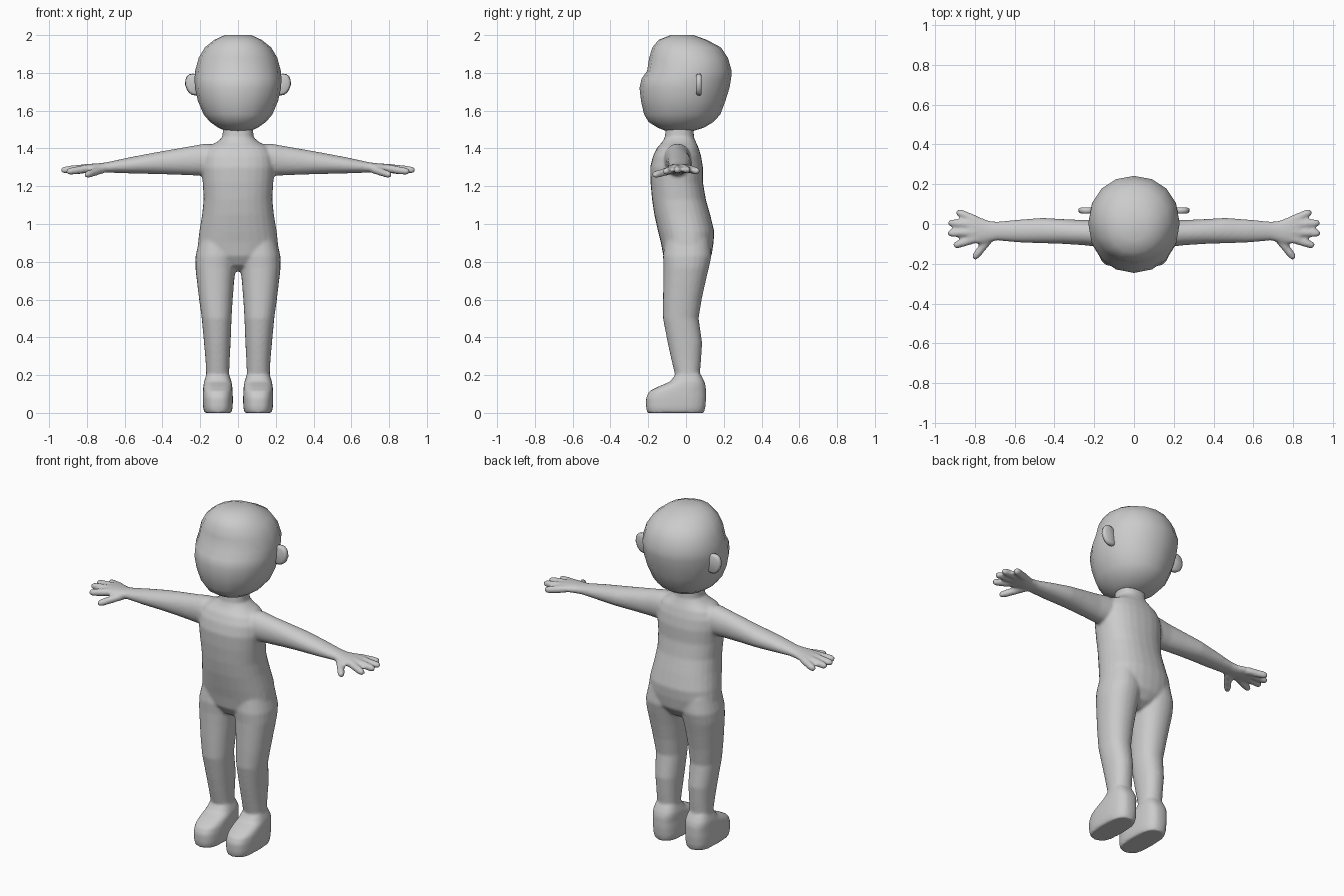
import bpy, bmesh
from math import cos, sin, pi, copysign
from mathutils import Vector

X, Y, Z = Vector((1, 0, 0)), Vector((0, 1, 0)), Vector((0, 0, 1))


def loft(bm, rings, seg=20, n=2.0):
    """Skin a closed tube through rings of (centre, u half axis, v half axis)."""
    def se(t):
        return copysign(abs(t) ** (2 / n), t)
    loops = []
    for c, u, v in rings:
        loops.append([bm.verts.new(c + u * se(cos(2 * pi * i / seg)) + v * se(sin(2 * pi * i / seg)))
                      for i in range(seg)])
    for a, b in zip(loops, loops[1:]):
        for i in range(seg):
            j = (i + 1) % seg
            bm.faces.new((a[i], a[j], b[j], b[i]))
    bm.faces.new(loops[0])
    bm.faces.new(loops[-1])


def box_rings(rows, axis, s=1):
    """Rows give position, then low/high on the two cross axes."""
    out = []
    for p, a0, a1, b0, b1 in rows:
        a, b, ha, hb = (a0 + a1) / 2, (b0 + b1) / 2, (a1 - a0) / 2, (b1 - b0) / 2
        if axis == 'z':
            out.append((Vector((s * a, b, p)), X * ha, Y * hb))
        elif axis == 'x':
            out.append((Vector((s * p, a, b)), Y * ha, Z * hb))
        else:
            out.append((Vector((s * a, p, b)), X * ha, Z * hb))
    return out


def finish(bm, name):
    bmesh.ops.recalc_face_normals(bm, faces=bm.faces)
    for f in bm.faces:
        f.smooth = True
    me = bpy.data.meshes.new(name)
    bm.to_mesh(me)
    bm.free()
    ob = bpy.data.objects.new(name, me)
    bpy.context.collection.objects.link(ob)
    return ob


# torso with neck: z, half width, front y, back y
torso = [(0.75, .03, -.03, .05), (0.78, .09, -.09, .10), (0.83, .185, -.12, .135),
         (0.90, .212, -.133, .146), (0.96, .205, -.148, .15), (1.05, .19, -.168, .128),
         (1.13, .182, -.18, .105), (1.22, .187, -.188, .09), (1.30, .195, -.19, .09),
         (1.36, .19, -.175, .08), (1.405, .165, -.152, .066), (1.435, .11, -.125, .052),
         (1.46, .082, -.112, .042), (1.53, .08, -.105, .04)]
# leg and foot: z, inner x, outer x, front y, back y
leg = [(0.0, .034, .178, -.205, .095), (0.03, .028, .185, -.212, .103), (0.08, .027, .187, -.212, .107),
       (0.115, .029, .186, -.195, .106), (0.14, .03, .184, -.145, .105), (0.165, .034, .18, -.085, .098),
       (0.20, .046, .169, -.058, .08)]
shank = [(0.15, .05, .165, -.055, .078), (0.20, .047, .168, -.058, .073), (0.28, .044, .172, -.077, .08),
         (0.37, .039, .180, -.097, .086), (0.50, .034, .192, -.122, .067), (0.60, .028, .206, -.122, .083),
         (0.70, .02, .218, -.12, .105), (0.77, .012, .226, -.119, .122), (0.83, .004, .225, -.122, .135),
         (0.92, .01, .205, -.11, .125)]
# arm and palm: x, y range, z range
arm = [(0.08, -.12, .03, 1.26, 1.42), (0.18, -.115, .025, 1.255, 1.425), (0.25, -.107, .02, 1.258, 1.412),
       (0.36, -.10, .025, 1.262, 1.393), (0.46, -.097, .031, 1.265, 1.375), (0.58, -.093, .022, 1.268, 1.352),
       (0.69, -.083, .012, 1.272, 1.328), (0.73, -.092, .017, 1.27, 1.322), (0.78, -.101, .036, 1.271, 1.319),
       (0.82, -.096, .044, 1.27, 1.315), (0.84, -.083, .032, 1.274, 1.308)]
# fingers and thumb: root, tip
fingers = [((.79, .018, 1.292), (.893, .063, 1.278)), ((.80, -.006, 1.296), (.935, .007, 1.284)),
           ((.80, -.042, 1.297), (.937, -.047, 1.284)), ((.79, -.072, 1.294), (.908, -.11, 1.276)),
           ((.72, -.065, 1.288), (.808, -.175, 1.258))]

# body: overlapping limbs fused into one smooth skin
bm = bmesh.new()
loft(bm, box_rings([(z, -h, h, f, b) for z, h, f, b in torso], 'z'), 28, 2.3)
for s in (1, -1):
    loft(bm, box_rings(leg, 'z', s), 28, 2.7)
    loft(bm, box_rings(shank, 'z', s), 24, 2.2)
    loft(bm, box_rings(arm, 'x', s), 24, 2.1)
    for root, tip in fingers:
        a, b = (Vector((s * p[0], p[1], p[2])) for p in (root, tip))
        d = (b - a).normalized()
        side = d.cross(Z).normalized()
        up = side.cross(d)
        loft(bm, [(a.lerp(b, t), side * r, up * r) for t, r in
                  ((0, .022), (.5, .021), (.8, .02), (.93, .017), (1, .009))], 12)
body = finish(bm, "body")
rem = body.modifiers.new("fuse", 'REMESH')
rem.mode, rem.voxel_size, rem.use_smooth_shade = 'VOXEL', 0.0085, True
sm = body.modifiers.new("soften", 'SMOOTH')
sm.factor, sm.iterations = 0.5, 6

# head: z, half width, front y, back y
head = [(2.0, .07, -.08, .04), (1.975, .125, -.145, .11), (1.935, .175, -.178, .185),
        (1.88, .208, -.195, .222), (1.81, .227, -.206, .242), (1.77, .23, -.235, .239),
        (1.72, .228, -.246, .23), (1.65, .212, -.238, .208), (1.58, .182, -.222, .182),
        (1.54, .148, -.198, .145), (1.51, .105, -.15, .095), (1.49, .06, -.10, .03)]
bm = bmesh.new()
loft(bm, box_rings([(z, -h, h, f, b) for z, h, f, b in head], 'z'), 16, 2.08)
finish(bm, "head")

# ears: y, x range, z range
ear = [(.052, .20, .266, 1.695, 1.782), (.058, .195, .278, 1.682, 1.794),
       (.076, .195, .281, 1.68, 1.796), (.083, .20, .268, 1.692, 1.784)]
for s, side in ((1, "left"), (-1, "right")):
    bm = bmesh.new()
    loft(bm, box_rings(ear, 'y', s), 16, 2.5)
    for v in bm.verts:  # narrow toward the lobe
        v.co.x -= s * max(0, 1.74 - v.co.z) * 0.25
    finish(bm, side + "_ear")
